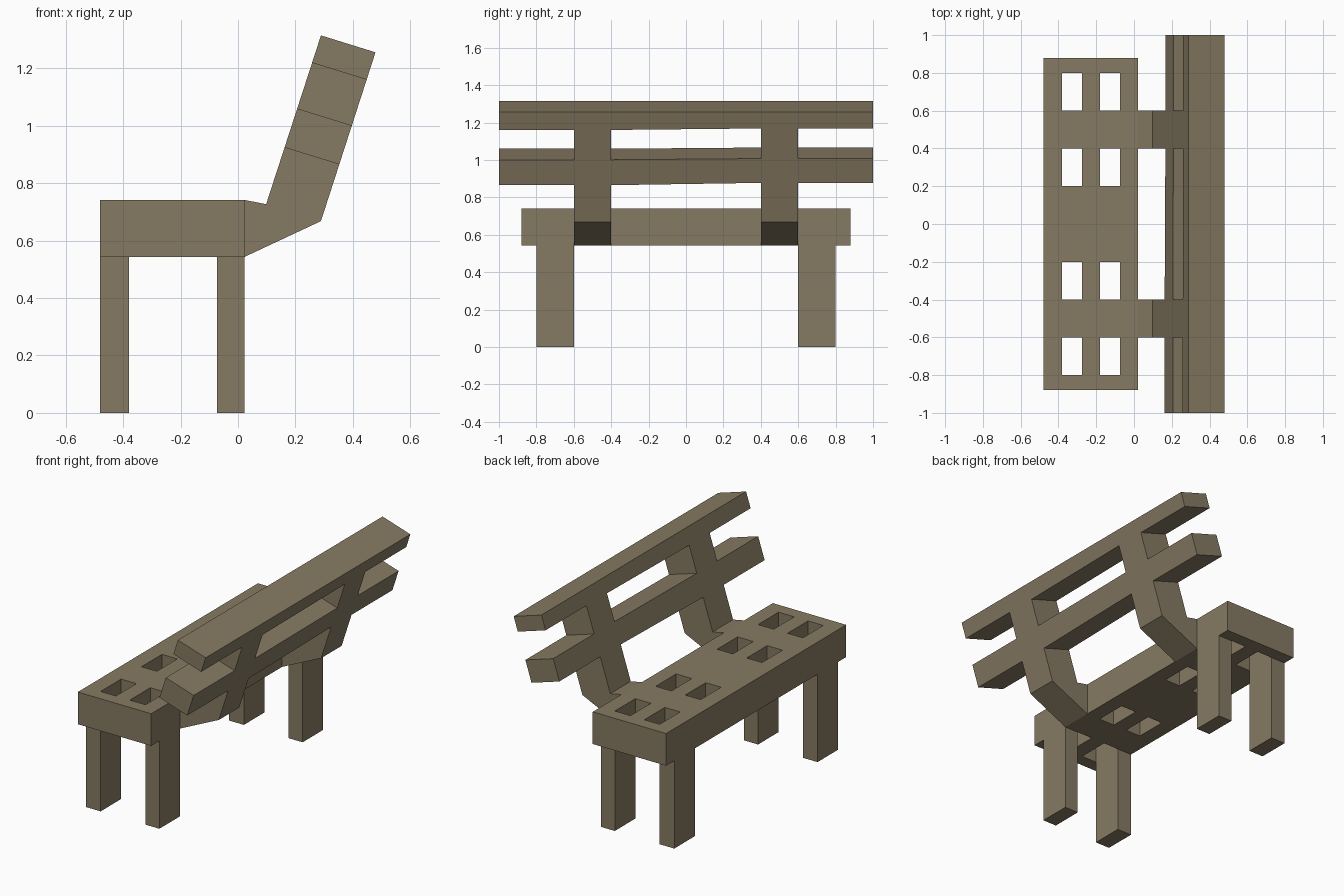
import bpy
import bmesh

if "Cube" in bpy.data.objects:
    bpy.data.objects.remove(bpy.data.objects["Cube"])

wood = bpy.data.materials.new("weathered wood")
wood.diffuse_color = (0.24, 0.195, 0.125, 1)
wood.use_nodes = True
wood.node_tree.nodes["Principled BSDF"].inputs["Base Color"].default_value = wood.diffuse_color


def finish(name, bm):
    bmesh.ops.recalc_face_normals(bm, faces=bm.faces)
    me = bpy.data.meshes.new(name)
    bm.to_mesh(me)
    bm.free()
    me.materials.append(wood)
    ob = bpy.data.objects.new(name, me)
    bpy.context.collection.objects.link(ob)
    return ob


def loft(name, sections):
    """Solid through (y, [(x, z), ...]) cross-sections."""
    bm = bmesh.new()
    rings = [[bm.verts.new((x, y, z)) for x, z in pts] for y, pts in sections]
    for a, b in zip(rings, rings[1:]):
        for i in range(len(a)):
            j = (i + 1) % len(a)
            bm.faces.new((a[i], a[j], b[j], b[i]))
    bm.faces.new(rings[0])
    bm.faces.new(rings[-1])
    return finish(name, bm)


SEAT_LOW, SEAT_TOP = 0.543, 0.742

# Seat: grid of cells with eight openings, extruded upward
xs = [-0.48, -0.38, -0.275, -0.18, -0.073, 0.022]
ys = [-0.88, -0.8, -0.6, -0.4, -0.2, 0.2, 0.4, 0.6, 0.8, 0.88]
bm = bmesh.new()
grid = [[bm.verts.new((x, y, SEAT_LOW)) for y in ys] for x in xs]
for i in range(len(xs) - 1):
    for j in range(len(ys) - 1):
        if i in (1, 3) and j in (1, 3, 5, 7):
            continue
        bm.faces.new((grid[i][j], grid[i + 1][j], grid[i + 1][j + 1], grid[i][j + 1]))
ext = bmesh.ops.extrude_face_region(bm, geom=bm.faces[:], use_keep_orig=True)
for v in ext["geom"]:
    if isinstance(v, bmesh.types.BMVert):
        v.co.z = SEAT_TOP
finish("seat", bm)

# Legs
for side, s in (("right", 1), ("left", -1)):
    for place, x0, x1 in (("front", -0.48, -0.38), ("rear", -0.073, 0.022)):
        pts = [(x0, 0), (x1, 0), (x1, SEAT_LOW), (x0, SEAT_LOW)]
        loft(f"{place}_leg_{side}", [(s * 0.6, pts), (s * 0.8, pts)])


def along(t):
    """Front and rear points of the tilted back at fraction t of its height."""
    return ((0.098 + 0.191 * t, 0.727 + 0.588 * t),
            (0.289 + 0.190 * t, 0.668 + 0.588 * t))


def band(t0, t1):
    (f0, r0), (f1, r1) = along(t0), along(t1)
    return [f0, r0, r1, f1]


# Slat heights differ slightly between the two ends of the back
left_t = [0.336, 0.567, 0.838, 1.0]
right_t = [0.357, 0.578, 0.852, 1.0]

# Back slats
for name, k in (("lower_back_slat", 0), ("upper_back_slat", 2)):
    a, b = band(left_t[k], left_t[k + 1]), band(right_t[k], right_t[k + 1])
    loft(name, [(-1, a), (-0.4, a), (0.4, b), (1, b)])

# Back supports: bent bracket below the lower slat, post between the slats
for side, s, t in (("right", 1, right_t), ("left", -1, left_t)):
    f0, r0 = along(0)
    f1, r1 = along(t[0])
    bracket = [(0.022, SEAT_LOW), r0, r1, f1, f0, (0.022, SEAT_TOP)]
    loft(f"back_bracket_{side}", [(s * 0.4, bracket), (s * 0.6, bracket)])
    post = band(t[1], t[2])
    loft(f"back_post_{side}", [(s * 0.4, post), (s * 0.6, post)])
